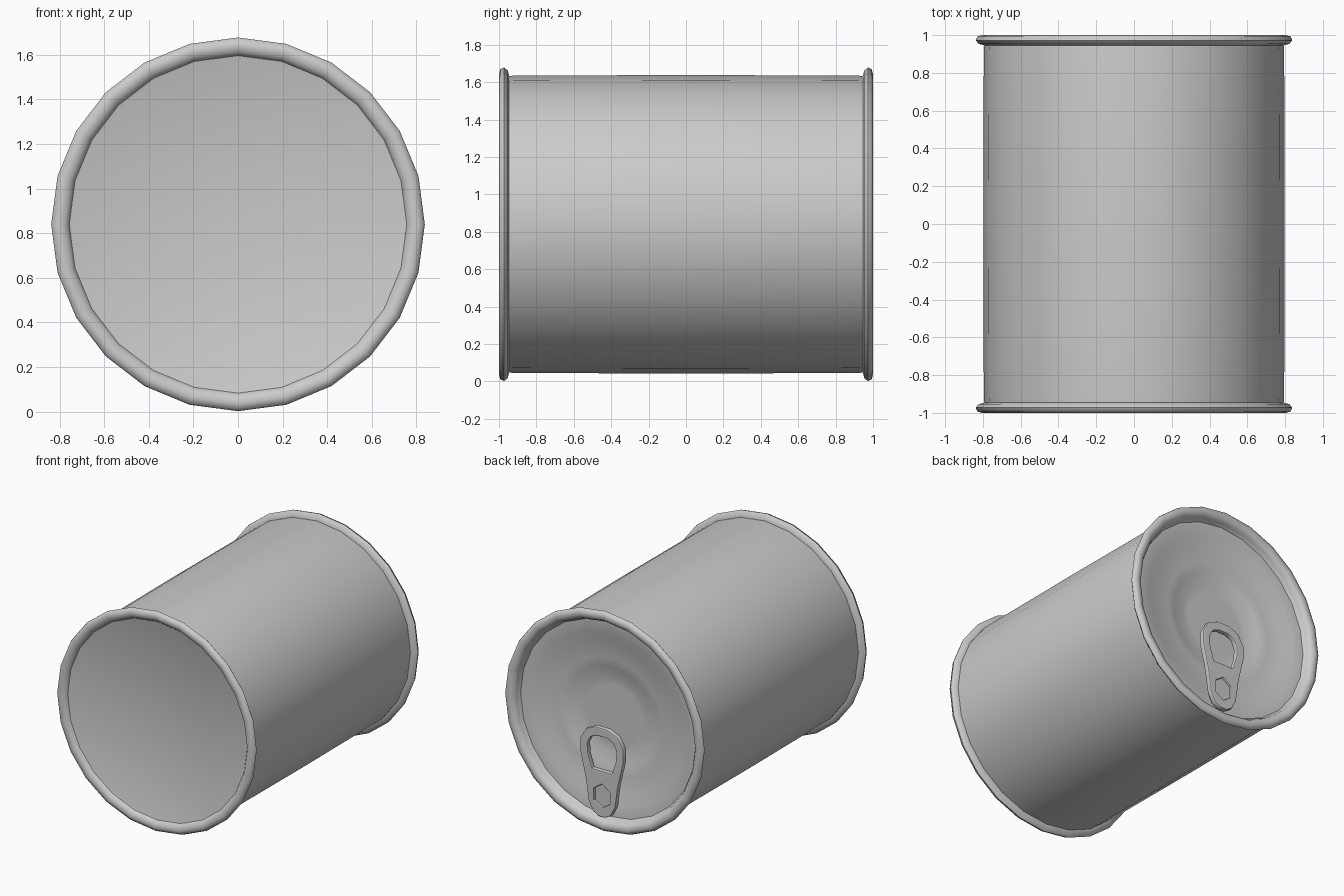
import bpy, bmesh
from math import sin, cos, pi, radians

if "Cube" in bpy.data.objects:
    bpy.data.objects.remove(bpy.data.objects["Cube"])

CZ = 0.84      # height of the can axis
SEG = 24       # sides around the can


def lathe(name, profile, seg=SEG, closed=False, angle=40):
    """Spin (radius, y) points around the can axis."""
    bm = bmesh.new()
    rings = []
    for r, y in profile:
        if r == 0:
            rings.append([bm.verts.new((0, y, CZ))])
        else:
            rings.append([bm.verts.new((r * sin(2 * pi * i / seg), y, CZ + r * cos(2 * pi * i / seg)))
                          for i in range(seg)])
    pairs = list(zip(rings, rings[1:]))
    if closed:
        pairs.append((rings[-1], rings[0]))
    for a, b in pairs:
        for i in range(seg):
            j = (i + 1) % seg
            quad = [a[i % len(a)], a[j % len(a)], b[j % len(b)], b[i % len(b)]]
            bm.faces.new(list(dict.fromkeys(quad)))
    bmesh.ops.recalc_face_normals(bm, faces=bm.faces)
    finish(name, bm, angle)


def finish(name, bm, angle):
    mesh = bpy.data.meshes.new(name)
    bm.to_mesh(mesh)
    bm.free()
    ob = bpy.data.objects.new(name, mesh)
    bpy.context.collection.objects.link(ob)
    bpy.ops.object.select_all(action='DESELECT')
    ob.select_set(True)
    bpy.context.view_layer.objects.active = ob
    bpy.ops.object.shade_smooth_by_angle(angle=radians(angle))


def plate(name, outlines, y, half, bevel=0.0):
    """Flat plate facing the back, outlines in (x, height from axis); inner outlines are holes."""
    cu = bpy.data.curves.new(name, 'CURVE')
    cu.dimensions = '2D'
    cu.fill_mode = 'BOTH'
    cu.extrude = half
    cu.bevel_depth = bevel
    cu.bevel_resolution = 1
    for pts in outlines:
        sp = cu.splines.new('POLY')
        sp.points.add(len(pts) - 1)
        for p, (x, z) in zip(sp.points, pts):
            p.co = (x, z, 0, 1)
        sp.use_cyclic_u = True
    ob = bpy.data.objects.new(name, cu)
    bpy.context.collection.objects.link(ob)
    ob.location = (0.02, y, CZ)
    ob.rotation_euler = (pi / 2, 0, 0)
    bpy.ops.object.select_all(action='DESELECT')
    ob.select_set(True)
    bpy.context.view_layer.objects.active = ob
    bpy.ops.object.convert(target='MESH')
    bpy.ops.object.shade_smooth_by_angle(angle=radians(40))


def mirrored(half):
    """Right-hand outline, top to bottom, completed on the left."""
    return half + [(-x, z) for x, z in reversed(half)]


# Body wall
lathe("can_body", [(0.79, -0.97), (0.795, -0.92), (0.798, 0), (0.795, 0.92), (0.79, 0.97)])

# Rolled rims at both ends
for name, s in (("front_rim", -1), ("back_rim", 1)):
    rim = [(0.79, 0.945), (0.822, 0.953), (0.838, 0.972), (0.83, 0.992),
           (0.805, 1.0), (0.775, 0.994), (0.757, 0.97), (0.75, 0.945)]
    lathe(name, [(r, s * y) for r, y in rim], closed=True, angle=60)

# Plain front end
lathe("base_panel", [(0.77, -0.975), (0.745, -0.965), (0, -0.965)])

# Stepped, recessed lid
lathe("lid_panel", [(0.765, 0.975), (0.74, 0.935), (0.65, 0.93), (0.57, 0.90), (0.45, 0.90),
                    (0.38, 0.885), (0.29, 0.86), (0.23, 0.86), (0, 0.86)])

# Pull tab with finger opening and rivet hole
tab = mirrored([(0.05, -0.065), (0.13, -0.10), (0.175, -0.18), (0.175, -0.27),
                (0.13, -0.46), (0.105, -0.63), (0.07, -0.70), (0.025, -0.725)])
finger = mirrored([(0.045, -0.115), (0.10, -0.14), (0.13, -0.20), (0.125, -0.28), (0.09, -0.39)])
rivet = [(0.085 * sin(i * pi / 3), -0.575 + 0.10 * cos(i * pi / 3)) for i in range(6)]
plate("pull_tab", [tab, finger, rivet], 0.968, 0.012, 0.008)
plate("tab_rivet", [rivet], 0.95, 0.02)
